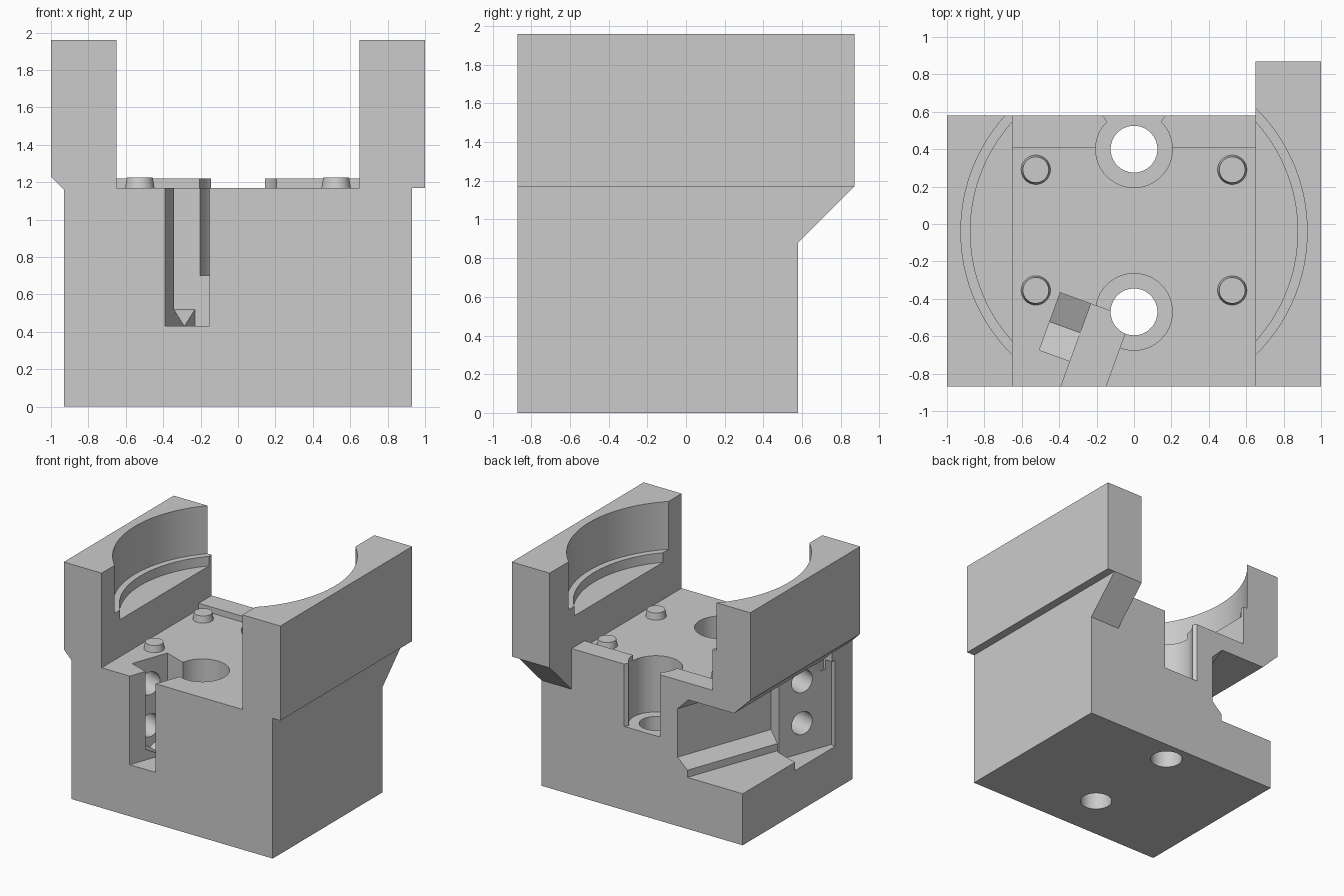
import bpy, bmesh, math
from mathutils import Matrix, Vector

cube = bpy.data.objects.get("Cube")
if cube:
    bpy.data.objects.remove(cube)

grey = bpy.data.materials.new("plain grey")
grey.use_nodes = True
COLOUR = (0.6, 0.6, 0.6, 1)
grey.diffuse_color = COLOUR
grey.node_tree.nodes["Principled BSDF"].inputs["Base Color"].default_value = COLOUR

# Slanted features share a frame turned 20 degrees about z
SLANT = Matrix.Rotation(math.radians(-20), 4, 'Z')
STRAIGHT = Matrix.Identity(4)


def finish(name, bm):
    bmesh.ops.recalc_face_normals(bm, faces=bm.faces)
    mesh = bpy.data.meshes.new(name)
    bm.to_mesh(mesh)
    bm.free()
    mesh.materials.append(grey)
    obj = bpy.data.objects.new(name, mesh)
    bpy.context.collection.objects.link(obj)
    return obj


def prism(name, points, axis, start, end, frame=STRAIGHT):
    """Extrude a 2D outline along an axis."""
    place = {'X': lambda p: (start, p[0], p[1]),
             'Y': lambda p: (p[0], start, p[1]),
             'Z': lambda p: (p[0], p[1], start)}[axis]
    bm = bmesh.new()
    face = bm.faces.new([bm.verts.new(place(p)) for p in points])
    out = bmesh.ops.extrude_face_region(bm, geom=[face])
    shift = Vector([end - start if a == axis else 0 for a in 'XYZ'])
    bmesh.ops.translate(bm, vec=shift,
                        verts=[v for v in out["geom"] if isinstance(v, bmesh.types.BMVert)])
    bm.transform(frame)
    return finish(name, bm)


def box(name, x, y, z, frame=STRAIGHT):
    outline = [(x[0], y[0]), (x[1], y[0]), (x[1], y[1]), (x[0], y[1])]
    return prism(name, outline, 'Z', z[0], z[1], frame)


def cylinder(name, centre, r, low, high, r_top=None, turn=STRAIGHT, segments=64):
    bm = bmesh.new()
    bmesh.ops.create_cone(bm, cap_ends=True, segments=segments, radius1=r,
                          radius2=r if r_top is None else r_top, depth=high - low)
    bm.transform(Matrix.Translation((0, 0, (low + high) / 2)))
    bm.transform(turn @ Matrix.Translation((*centre, 0)))
    return finish(name, bm)


def combine(target, tool, operation):
    mod = target.modifiers.new("cut", 'BOOLEAN')
    mod.operation = operation
    mod.solver = 'EXACT'
    mod.object = tool
    bpy.context.view_layer.objects.active = target
    bpy.ops.object.modifier_apply(modifier=mod.name)
    bpy.data.objects.remove(tool)


# Block with two upright walls
body = prism("fixture_body", [
    (-.93, 0), (.93, 0), (.93, 1.17), (1, 1.17), (1, 1.96), (.65, 1.96), (.65, 1.17),
    (-.65, 1.17), (-.65, 1.96), (-1, 1.96), (-1, 1.23), (-.93, 1.16)], 'Y', -.87, .58)

# Left wall extension with sloping support, and the low back rail
additions = [
    box("wall_extension", (.65, 1), (.5, .87), (1.17, 1.96)),
    prism("wall_support", [(.5, .88), (.58, .88), (.87, 1.17), (.87, 1.3), (.5, 1.3)],
          'X', .65, .93),
    box("back_rail", (-.7, .7), (.41, .58), (1.1, 1.22)),
]
for part in additions:
    combine(body, part, 'UNION')

cutters = [
    # Stepped round seat in the walls
    cylinder("upper_seat", (0, -.04), .926, 1.56, 2.2, segments=128),
    cylinder("lower_seat", (0, -.04), .875, 1.48, 1.7, segments=128),
    # Flared mouth of the back counterbore
    prism("back_mouth", [(-.145, .4), (.145, .4), (.145, .55), (.175, .59), (.175, .7),
                         (-.175, .7), (-.175, .59), (-.145, .55)], 'Z', .7, 1.4),
    # Slanted front channel and its side pocket with a V floor
    box("front_channel", (-.07, .155), (-1.3, -.48), (.43, 1.4), SLANT),
    prism("side_pocket", [(-.806, .52), (-.645, .43), (-.48, .52), (-.48, 1.4), (-.806, 1.4)],
          'X', -.245, -.05, SLANT),
    # Slanted side cavity, its panel recess and the chamfer over it
    prism("side_cavity", [(-1.8, .43), (-.592, .43), (-.592, .49), (-.507, .575),
                          (-.507, .98), (-.6, 1.08), (-1.8, 1.08)], 'Y', -.43, 1.5, SLANT),
    box("panel_recess", (-1.3, -.61), (-.915, -.42), (.36, 1.08), SLANT),
    prism("cavity_chamfer", [(-1.1, 1.0), (-.85, 1.0), (-.85, 1.08), (-.93, 1.16),
                             (-1.1, 1.16)], 'Y', -.6, .7),
]
# Bolt holes with counterbores
for y in (.4, -.47):
    cutters.append(cylinder("counterbore", (0, y), .205, .7, 1.4))
    cutters.append(cylinder("bolt_hole", (0, y), .125, -.1, .9))
# Cross holes from the side pocket to the panel recess
ACROSS = SLANT @ Matrix.Translation((0, -.645, 0)) @ Matrix.Rotation(math.radians(90), 4, 'Y')
for z in (.61, .96):
    cutters.append(cylinder("cross_hole", (-z, 0), .095, -.75, -.15, turn=ACROSS))
for cutter in cutters:
    combine(body, cutter, 'DIFFERENCE')

parts = [body]
# Tapered locating pins
for x in (-.525, .525):
    for y in (.29, -.355):
        parts.append(cylinder("locating_pin", (x, y), .08, 1.16, 1.225, .069))

for part in parts:
    bpy.ops.object.select_all(action='DESELECT')
    part.select_set(True)
    bpy.context.view_layer.objects.active = part
    bpy.ops.object.shade_smooth_by_angle(angle=math.radians(25))
